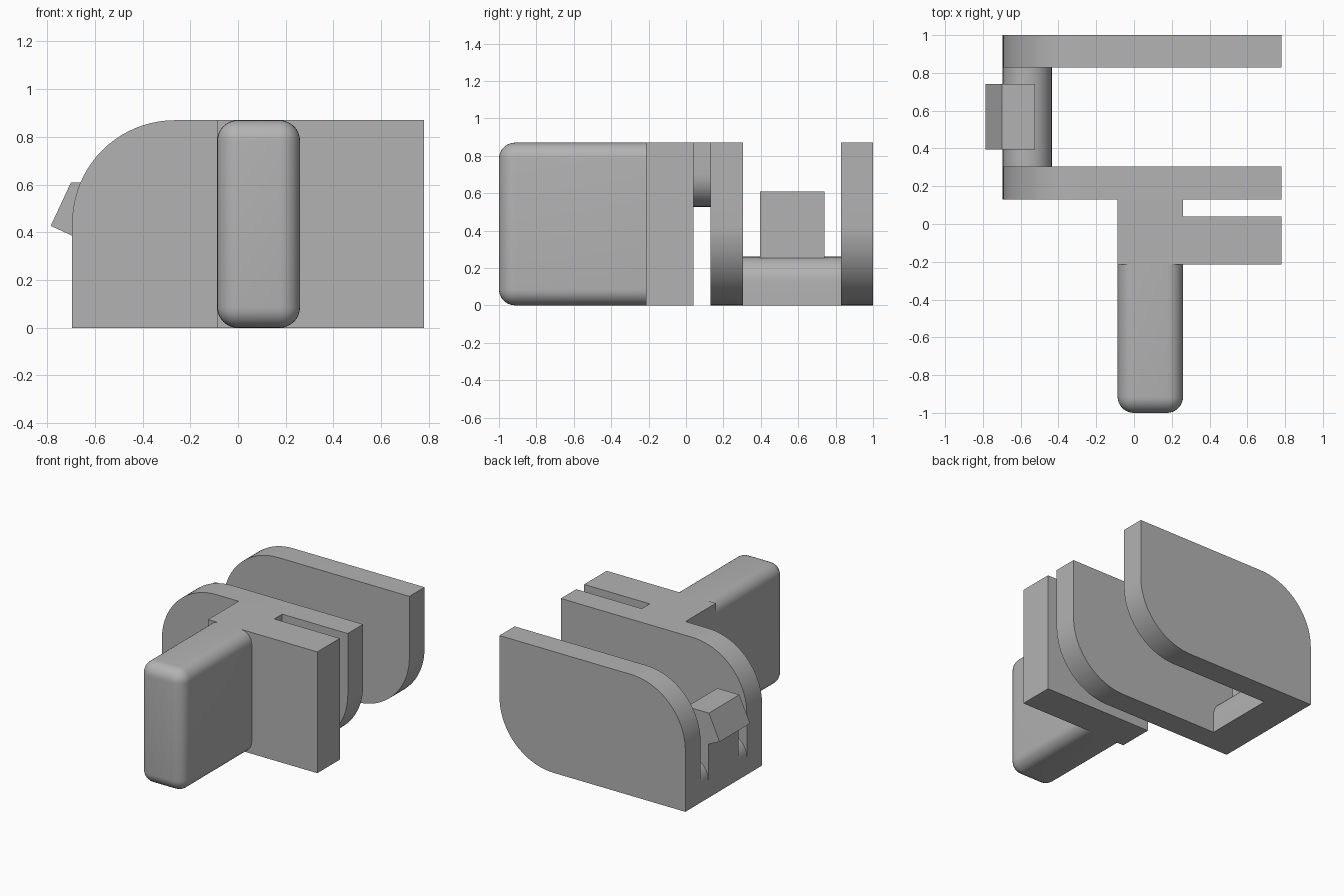
import bpy, bmesh, math

cube = bpy.data.objects.get("Cube")
if cube:
    bpy.data.objects.remove(cube, do_unlink=True)

grey = bpy.data.materials.new("plain grey")
grey.use_nodes = True
COLOUR = (0.45, 0.45, 0.45, 1)
grey.diffuse_color = COLOUR
grey.node_tree.nodes["Principled BSDF"].inputs["Base Color"].default_value = COLOUR


def finish(name, bm):
    bmesh.ops.recalc_face_normals(bm, faces=bm.faces)
    mesh = bpy.data.meshes.new(name)
    bm.to_mesh(mesh)
    bm.free()
    mesh.materials.append(grey)
    obj = bpy.data.objects.new(name, mesh)
    bpy.context.collection.objects.link(obj)
    bpy.context.view_layer.objects.active = obj
    bpy.ops.object.select_all(action="DESELECT")
    obj.select_set(True)
    bpy.ops.object.shade_smooth_by_angle(angle=math.radians(35))
    return obj


def arc(cx, cz, r, start, end, steps=20):
    """Points of a circular arc in the xz plane, angles in degrees."""
    angles = [math.radians(start + (end - start) * i / steps) for i in range(steps + 1)]
    return [(cx + r * math.cos(a), cz + r * math.sin(a)) for a in angles]


def extrude(name, profile, y0, y1):
    """Prism with an xz profile, running from y0 to y1."""
    bm = bmesh.new()
    face = bm.faces.new([bm.verts.new((x, y0, z)) for x, z in profile])
    new = bmesh.ops.extrude_face_region(bm, geom=[face])["geom"]
    verts = [v for v in new if isinstance(v, bmesh.types.BMVert)]
    bmesh.ops.translate(bm, verts=verts, vec=(0, y1 - y0, 0))
    return finish(name, bm)


def rect(x0, x1, z0, z1):
    return [(x0, z0), (x1, z0), (x1, z1), (x0, z1)]


LEFT, RIGHT, TOP, R = -0.695, 0.78, 0.87, 0.43
STEM_L, STEM_R = -0.087, 0.26

# Two side plates, each with two opposite corners rounded
plate = ([(LEFT, 0)] + arc(RIGHT - R, R, R, -90, 0)
         + [(RIGHT, TOP)] + arc(LEFT + R, TOP - R, R, 90, 180))
extrude("inner_plate", plate, 0.13, 0.304)
extrude("outer_plate", plate, 0.828, 1.0)

# Round-topped bar joining the plates
bar_r = 0.13
bar = [(LEFT, 0), (LEFT + 2 * bar_r, 0)] + arc(LEFT + bar_r, bar_r, bar_r, 0, 180)
extrude("joining_bar", bar, 0.304, 0.828)

# Upright latch with a sloping hook
latch = [(LEFT, 0), (-0.525, 0), (-0.525, 0.61), (-0.70, 0.61), (-0.785, 0.427), (LEFT, 0.386)]
extrude("latch", latch, 0.395, 0.74)

# Square clip slab and its round-bottomed bridge to the inner plate
extrude("clip_slab", rect(STEM_L, RIGHT, 0, TOP), -0.215, 0.04)
half = (STEM_R - STEM_L) / 2
bridge = arc(STEM_L + half, 0.527 + half, half, 180, 360) + [(STEM_R, TOP), (STEM_L, TOP)]
extrude("bridge", bridge, 0.04, 0.13)

# Handle block, rounded everywhere but at its root
bm = bmesh.new()
bmesh.ops.create_cube(bm, size=1)
for v in bm.verts:
    v.co.x = STEM_R if v.co.x > 0 else STEM_L
    v.co.y = -0.215 if v.co.y > 0 else -1.0
    v.co.z = TOP if v.co.z > 0 else 0
edges = [e for e in bm.edges if min(v.co.y for v in e.verts) < -0.9]
bmesh.ops.bevel(bm, geom=edges, offset=0.086, segments=8, profile=0.5, affect="EDGES")
finish("handle", bm)
